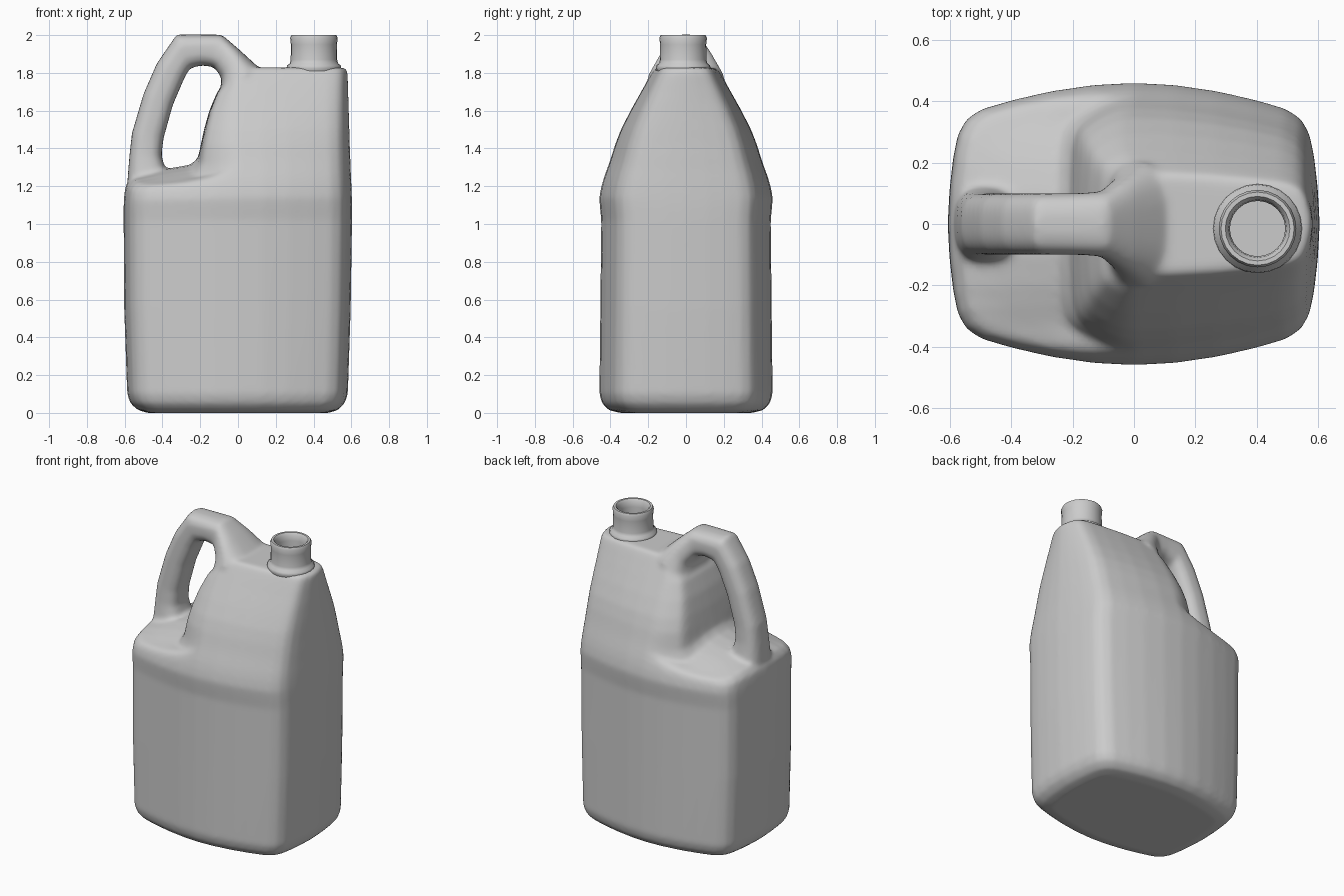
import bpy, bmesh
from math import cos, sin, pi, copysign
from mathutils import Vector


def loft(bm, rings):
    """Skin a list of closed point rings and cap both ends."""
    rows = [[bm.verts.new(p) for p in ring] for ring in rings]
    n = len(rows[0])
    for a, b in zip(rows, rows[1:]):
        for i in range(n):
            j = (i + 1) % n
            bm.faces.new((a[i], a[j], b[j], b[i]))
    bm.faces.new(rows[0][::-1])
    bm.faces.new(rows[-1])


def rounded(n, count):
    """Unit rounded-square outline (superellipse)."""
    def f(v):
        return copysign(abs(v) ** (2 / n), v)
    return [(f(cos(2 * pi * i / count)), f(sin(2 * pi * i / count))) for i in range(count)]


def finish(bm, name):
    bmesh.ops.recalc_face_normals(bm, faces=bm.faces)
    me = bpy.data.meshes.new(name)
    bm.to_mesh(me)
    bm.free()
    ob = bpy.data.objects.new(name, me)
    bpy.context.collection.objects.link(ob)
    me.polygons.foreach_set("use_smooth", [True] * len(me.polygons))
    return ob


# Body outline: one quarter with bowed sides and soft corners, mirrored twice
quarter = [(1, 0), (0.99, 0.25), (0.97, 0.48), (0.945, 0.64), (0.90, 0.745),
           (0.82, 0.815), (0.65, 0.88), (0.45, 0.94), (0.22, 0.985), (0, 1)]
upper = quarter + [(-x, y) for x, y in quarter[-2::-1]]
outline = upper + [(x, -y) for x, y in upper[-2:0:-1]]

# Body sections: z, left x, right x, half depth, drop of the left corners
sections = [
    (0.0, -0.48, 0.48, 0.35, 0), (0.015, -0.53, 0.53, 0.41, 0),
    (0.05, -0.57, 0.565, 0.445, 0), (0.10, -0.587, 0.582, 0.459, 0),
    (0.55, -0.603, 0.597, 0.454, 0), (1.02, -0.606, 0.604, 0.449, 0),
    (1.09, -0.606, 0.604, 0.456, 0), (1.14, -0.604, 0.603, 0.460, 0.02),
    (1.20, -0.597, 0.601, 0.448, 0.04), (1.245, -0.565, 0.599, 0.435, 0.07),
    (1.285, -0.42, 0.597, 0.421, 0.11), (1.315, -0.25, 0.596, 0.410, 0.12),
    (1.35, -0.212, 0.595, 0.398, 0.07), (1.42, -0.197, 0.592, 0.376, 0),
    (1.50, -0.18, 0.59, 0.345, 0), (1.60, -0.152, 0.587, 0.294, 0),
    (1.70, -0.11, 0.584, 0.238, 0), (1.78, -0.03, 0.582, 0.193, 0),
    (1.812, 0.05, 0.58, 0.174, 0), (1.828, 0.09, 0.567, 0.160, 0),
]
bm = bmesh.new()
rings = []
for z, xl, xr, hy, drop in sections:
    rings.append([(u * xr if u > 0 else -u * xl, v * hy,
                   z - (drop * v * v * -u if u < 0 else 0)) for u, v in outline])
loft(bm, rings)

# Handle sections: outer x, z, inner x, z, half width
handle = [
    (-0.58, 1.12, -0.38, 1.12, 0.13), (-0.585, 1.24, -0.38, 1.28, 0.12),
    (-0.575, 1.36, -0.405, 1.36, 0.105), (-0.562, 1.48, -0.395, 1.45, 0.10),
    (-0.50, 1.69, -0.345, 1.63, 0.10), (-0.43, 1.85, -0.285, 1.77, 0.10),
    (-0.325, 2.003, -0.255, 1.825, 0.10), (-0.20, 2.003, -0.19, 1.84, 0.10),
    (-0.085, 2.002, -0.125, 1.83, 0.105), (0.005, 1.925, -0.085, 1.77, 0.155),
    (0.10, 1.838, -0.10, 1.68, 0.205), (0.16, 1.74, -0.06, 1.56, 0.20),
]
profile = rounded(2.8, 32)
rings = []
for ox, oz, ix, iz, w in handle:
    mid = Vector(((ox + ix) / 2, 0, (oz + iz) / 2))
    half = Vector(((ox - ix) / 2, 0, (oz - iz) / 2))
    rings.append([mid + half * u + Vector((0, w * v, 0)) for u, v in profile])
loft(bm, rings)
body = finish(bm, "jug_body_with_handle")

# Blow-moulded look: fuse handle and body, then soften the joints
rm = body.modifiers.new("fuse", 'REMESH')
rm.mode = 'VOXEL'
rm.voxel_size = 0.014
rm.use_smooth_shade = True
sm = body.modifiers.new("soften", 'SMOOTH')
sm.factor = 0.5
sm.iterations = 9

# Spout: lathed neck with collar, rolled rim and open bore
bm = bmesh.new()
lathe = [(0.14, 1.81), (0.145, 1.825), (0.142, 1.84), (0.128, 1.85), (0.123, 1.87),
         (0.122, 1.95), (0.126, 1.985), (0.119, 2.0), (0.105, 2.0), (0.094, 1.985),
         (0.09, 1.95), (0.09, 1.835)]
rings = [[(0.402 + r * cos(2 * pi * i / 24), -0.015 + r * sin(2 * pi * i / 24), z)
          for i in range(24)] for r, z in lathe]
loft(bm, rings)
neck = finish(bm, "spout_neck")
bpy.context.view_layer.objects.active = neck
neck.select_set(True)
bpy.ops.object.shade_smooth_by_angle(angle=0.9)
